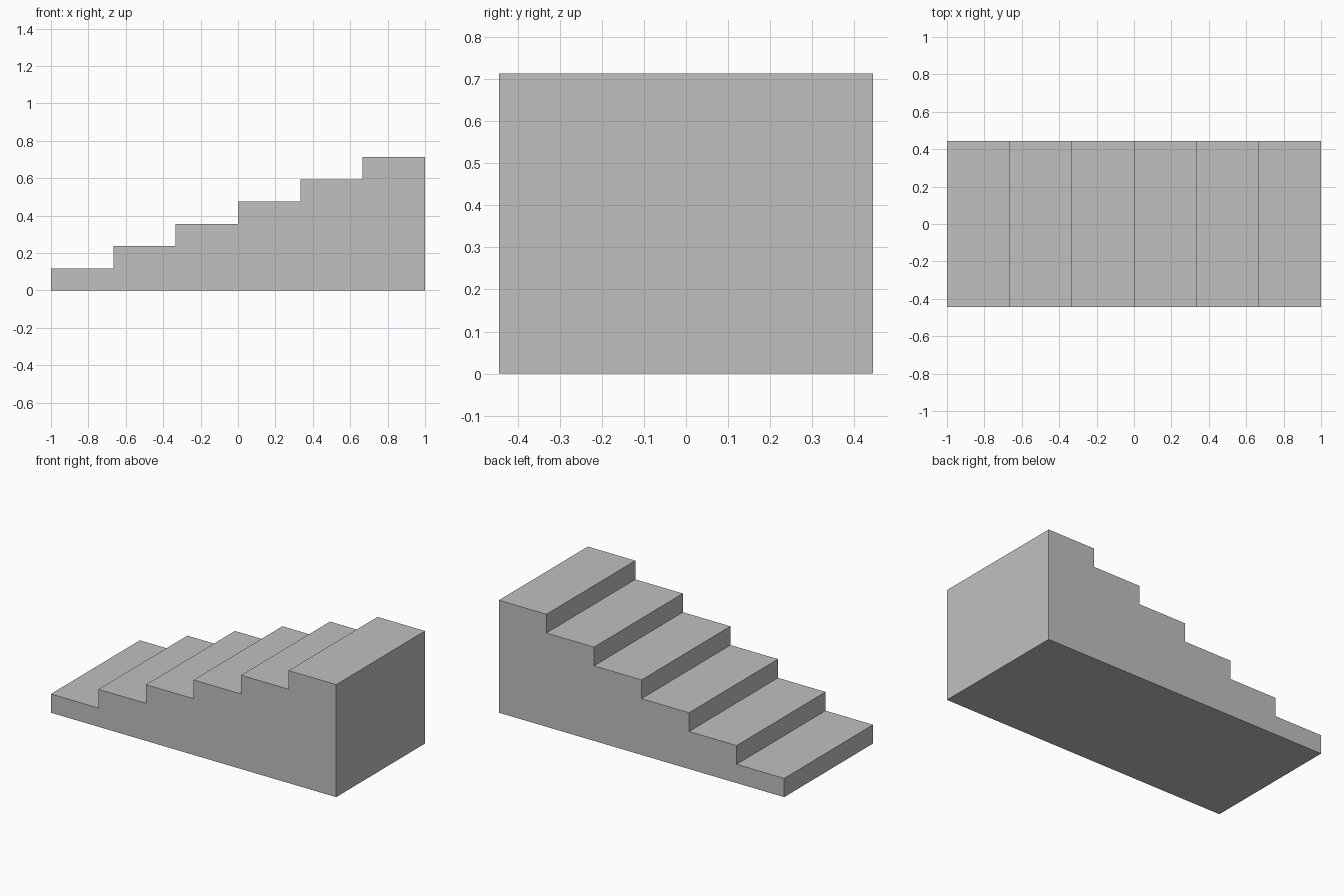
import bpy
import bmesh

STEPS = 6
LENGTH, WIDTH, HEIGHT = 2.0, 0.89, 0.713

# Remove the default cube
cube = bpy.data.objects.get("Cube")
if cube:
    bpy.data.objects.remove(cube, do_unlink=True)

# Plain grey material
grey = bpy.data.materials.new("plain_grey")
grey.use_nodes = True
colour = (0.53, 0.53, 0.53, 1.0)
grey.diffuse_color = colour
grey.node_tree.nodes["Principled BSDF"].inputs["Base Color"].default_value = colour

# Stepped side profile, rising towards +x
run, rise = LENGTH / STEPS, HEIGHT / STEPS
profile = [(LENGTH / 2, 0), (-LENGTH / 2, 0)]
for i in range(STEPS):
    x, z = -LENGTH / 2 + i * run, (i + 1) * rise
    profile += [(x, z), (x + run, z)]

# Solid staircase: the profile extruded across its width
bm = bmesh.new()
side = bm.faces.new([bm.verts.new((x, -WIDTH / 2, z)) for x, z in profile])
extruded = bmesh.ops.extrude_face_region(bm, geom=[side], use_keep_orig=True)
new_verts = [g for g in extruded["geom"] if isinstance(g, bmesh.types.BMVert)]
bmesh.ops.translate(bm, verts=new_verts, vec=(0, WIDTH, 0))
bmesh.ops.recalc_face_normals(bm, faces=bm.faces[:])

mesh = bpy.data.meshes.new("staircase")
bm.to_mesh(mesh)
bm.free()
mesh.materials.append(grey)
staircase = bpy.data.objects.new("staircase", mesh)
bpy.context.collection.objects.link(staircase)
